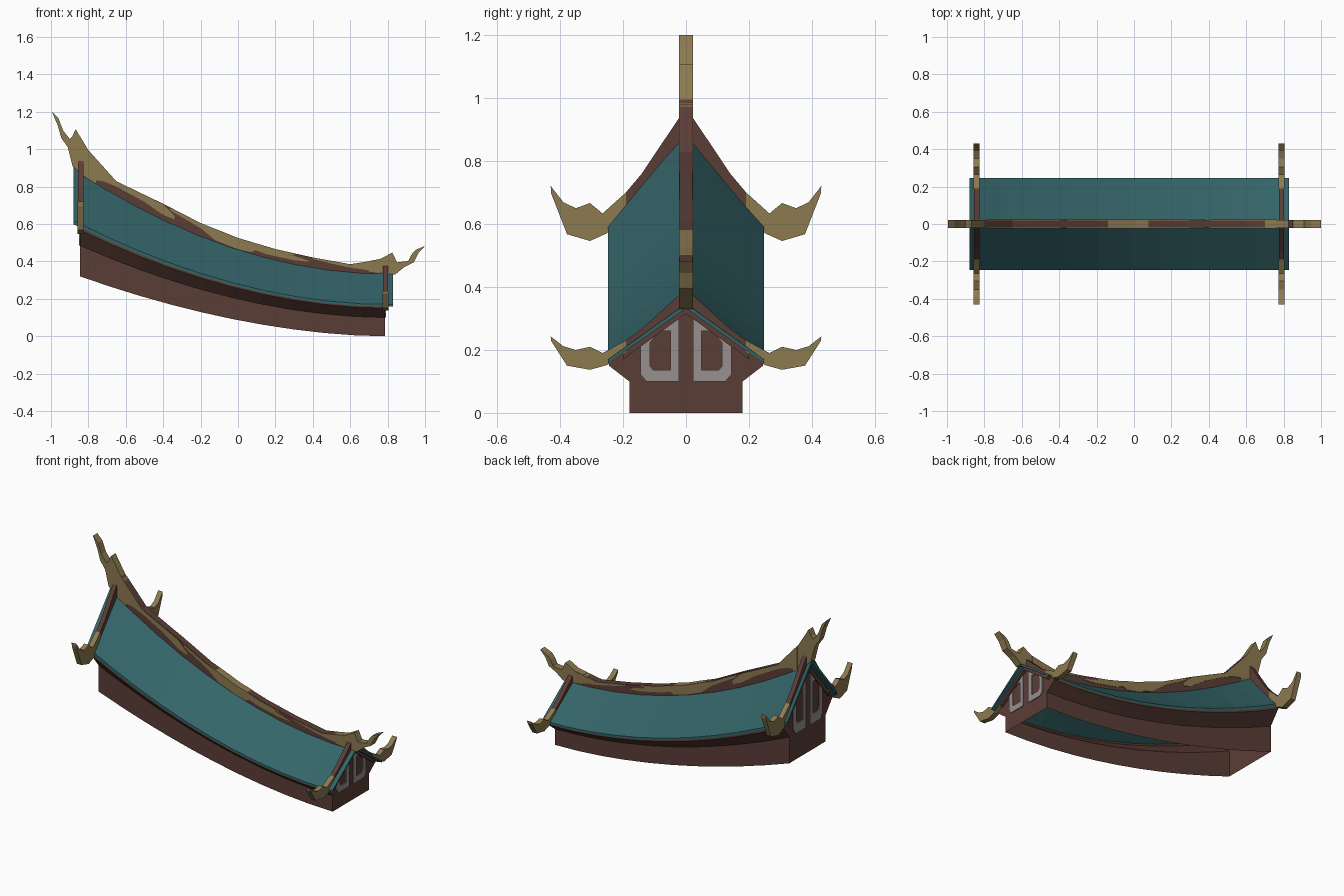
import bpy, bmesh

if "Cube" in bpy.data.objects:
    bpy.data.objects.remove(bpy.data.objects["Cube"])

def material(name, rgb):
    m = bpy.data.materials.new(name)
    m.diffuse_color = (*rgb, 1)
    m.use_nodes = True
    m.node_tree.nodes["Principled BSDF"].inputs["Base Color"].default_value = m.diffuse_color
    return m

BROWN = material("red_brown_wood", (0.105, 0.047, 0.037))
TEAL = material("teal_tiles", (0.034, 0.128, 0.14))
GOLD = material("old_gold", (0.265, 0.195, 0.08))
GREY = material("pale_grey_paint", (0.31, 0.28, 0.275))

# The whole building sweeps up and grows taller towards -x
def level(x, z):
    t = max(0.0, (0.785 - x) / 1.63)
    return 0.32 * t ** 1.8 + (1 + 0.65 * t ** 2.2) * z

def finish(name, bm, mat):
    bmesh.ops.recalc_face_normals(bm, faces=bm.faces)
    me = bpy.data.meshes.new(name)
    bm.to_mesh(me)
    bm.free()
    me.materials.append(mat)
    ob = bpy.data.objects.new(name, me)
    bpy.context.collection.objects.link(ob)
    return ob

def loft(name, profile, xs, mat, closed):
    """Sweep a (y, z) profile along the rising curve."""
    bm = bmesh.new()
    rings = [[bm.verts.new((x, y, level(x, z))) for y, z in profile] for x in xs]
    n = len(profile)
    for a, b in zip(rings, rings[1:]):
        for i in range(n if closed else n - 1):
            j = (i + 1) % n
            bm.faces.new((a[i], a[j], b[j], b[i]))
    if closed:
        bm.faces.new(rings[0])
        bm.faces.new(rings[-1])
    return finish(name, bm, mat)

def prism(name, polys, place, w0, w1, mat):
    """Extrude flat outlines from w0 to w1; place maps (u, v, w) to xyz."""
    bm = bmesh.new()
    for poly in polys:
        a = [bm.verts.new(place(u, v, w0)) for u, v in poly]
        b = [bm.verts.new(place(u, v, w1)) for u, v in poly]
        bm.faces.new(a)
        bm.faces.new(b)
        for i in range(len(a)):
            j = (i + 1) % len(a)
            bm.faces.new((a[i], a[j], b[j], b[i]))
    return finish(name, bm, mat)

def mirrored(polys):
    return polys + [[(-u, v) for u, v in p] for p in polys]

def steps(a, b, n):
    return [a + (b - a) * i / n for i in range(n + 1)]

X0, X1 = -0.845, 0.785

# Side walls: open-bottomed shell with a flared cornice
half = [(0.18, 0.0), (0.18, 0.1), (0.245, 0.15), (0.245, 0.163)]
for side, tag in ((-1, "front"), (1, "back")):
    loft(tag + "_wall", [(side * y, z) for y, z in half], steps(X0, X1, 10), BROWN, False)

# Tiled roof slab
loft("tiled_roof", [(-0.247, 0.158), (0, 0.332), (0.247, 0.158),
                    (0.247, 0.17), (0, 0.347), (-0.247, 0.17)],
     steps(-0.88, 0.83, 10), TEAL, True)

# Gable ends, painted rings, sloping beams and upturned horns
outer = [(0.022, 0.1), (0.125, 0.1), (0.145, 0.122), (0.145, 0.222), (0.065, 0.282), (0.022, 0.302)]
inner = [(0.05, 0.137), (0.105, 0.137), (0.115, 0.15), (0.115, 0.222), (0.085, 0.26), (0.05, 0.26)]
ring = [[outer[i], outer[(i + 1) % 6], inner[(i + 1) % 6], inner[i]] for i in range(6)]
beam = [(0.0, 0.385), (0.02, 0.376), (0.14, 0.267), (0.2, 0.224), (0.2, 0.17), (0.0, 0.315)]
horn = [(0.19, 0.231), (0.265, 0.19), (0.305, 0.21), (0.35, 0.2), (0.39, 0.212), (0.43, 0.243),
        (0.428, 0.228), (0.378, 0.15), (0.305, 0.137), (0.25, 0.152), (0.19, 0.195)]
for x, out, xb, tag in ((X0, -1, -0.841, "left"), (X1, 1, 0.789, "right")):
    at_end = lambda u, v, w, x=x: (w, u, level(x, v))
    bm = bmesh.new()
    gable = half + [(0, 0.335)] + [(-y, z) for y, z in reversed(half)]
    bm.faces.new([bm.verts.new(at_end(y, z, x)) for y, z in gable])
    finish(tag + "_gable_wall", bm, BROWN)
    prism(tag + "_gable_rings", mirrored(ring), at_end, x, x + out * 0.005, GREY)
    prism(tag + "_gable_beams", mirrored([beam]), at_end, xb - 0.014, xb + 0.014, BROWN)
    prism(tag + "_gable_horns", mirrored([horn]), at_end, xb - 0.016, xb + 0.016, GOLD)

# Main ridge
ridge = [(-0.8, 0.995), (-0.65, 0.828), (-0.4, 0.708), (-0.2, 0.605), (0, 0.525),
         (0.2, 0.466), (0.4, 0.421), (0.6, 0.385), (0.76, 0.41)]

def ridge_top(x):
    for (xa, za), (xb, zb) in zip(ridge, ridge[1:]):
        if x <= xb:
            return za + (zb - za) * (x - xa) / (xb - xa)
    return ridge[-1][1]

flat = lambda u, v, w: (u, w, v)
under = [(x, level(x, 0.32)) for x, z in reversed(ridge)]
prism("ridge_beam", [ridge + under], flat, -0.02, 0.02, BROWN)

# Gold scrolls along the ridge: (x, low share, high share) of its height
scrolls = {
    "left": [(-0.79, 0, 1.0), (-0.72, 0.3, 1.0), (-0.65, 0.62, 0.98), (-0.5, 0.55, 0.97), (-0.4, 0.3, 0.95), (-0.34, 0.35, 0.6)],
    "middle": [(-0.36, 0.8, 0.97), (-0.25, 0.68, 0.97), (-0.2, 0.6, 0.97), (-0.12, 0.1, 1.01), (0, 0, 1.01), (0.07, 0.1, 1.01),
               (0.1, 0.45, 0.97), (0.2, 0.68, 0.97), (0.3, 0.8, 0.97)],
    "inner_right": [(0.09, 0.4, 0.6), (0.15, 0.3, 0.75), (0.3, 0.35, 0.75), (0.38, 0.5, 0.6)],
    "right": [(0.4, 0.85, 0.97), (0.5, 0.7, 0.97), (0.6, 0.55, 0.98), (0.68, 0.3, 1.0), (0.76, 0, 1.0)],
}
for tag, rows in scrolls.items():
    def point(x, f):
        lo = level(x, 0.335)
        return (x, lo + f * (ridge_top(x) - lo))
    outline = [point(x, hi) for x, lo, hi in rows] + [point(x, lo) for x, lo, hi in reversed(rows)]
    prism(tag + "_ridge_scroll", [outline], flat, -0.023, 0.023, GOLD)

# Upturned ridge finials
left = [(-0.995, 1.2), (-0.96, 1.165), (-0.935, 1.1), (-0.9, 1.055), (-0.885, 1.07), (-0.868, 1.107),
        (-0.8, 0.995), (-0.76, 0.95), (-0.76, 0.79), (-0.885, 0.91), (-0.91, 1.01), (-0.945, 1.06), (-0.965, 1.13)]
right = [(1.0, 0.483), (0.95, 0.462), (0.93, 0.44), (0.91, 0.402), (0.85, 0.395), (0.825, 0.447), (0.76, 0.413),
         (0.7, 0.402), (0.7, 0.345), (0.84, 0.33), (0.89, 0.37), (0.94, 0.395), (0.965, 0.445)]
prism("left_ridge_finial", [left], flat, -0.022, 0.022, GOLD)
prism("right_ridge_finial", [right], flat, -0.022, 0.022, GOLD)
